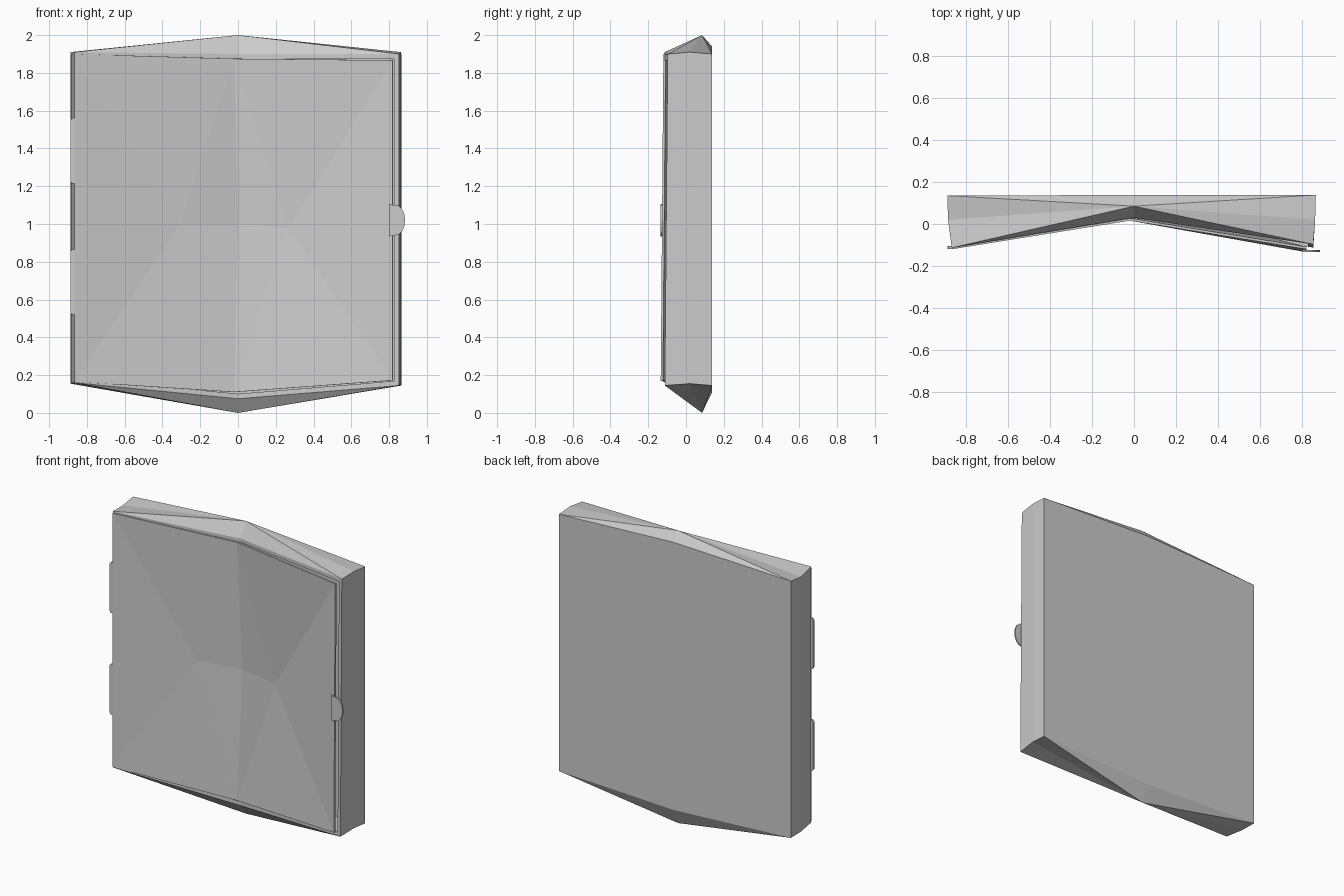
import bpy, bmesh, math

cube = bpy.data.objects.get("Cube")
if cube:
    bpy.data.objects.remove(cube)

grey = bpy.data.materials.new("plain grey")
grey.use_nodes = True
COLOUR = (0.6, 0.6, 0.6, 1)
grey.diffuse_color = COLOUR
grey.node_tree.nodes["Principled BSDF"].inputs["Base Color"].default_value = COLOUR


def make(name, points, faces):
    """Build an object from named points and faces listed as strings of names."""
    bm = bmesh.new()
    verts = {key: bm.verts.new(co) for key, co in points.items()}
    for face in faces:
        bm.faces.new([verts[key] for key in face.split()])
    bmesh.ops.recalc_face_normals(bm, faces=bm.faces)
    mesh = bpy.data.meshes.new(name)
    bm.to_mesh(mesh)
    bm.free()
    mesh.materials.append(grey)
    obj = bpy.data.objects.new(name, mesh)
    bpy.context.collection.objects.link(obj)
    return obj


def thicken(obj, amount):
    mod = obj.modifiers.new("thickness", 'SOLIDIFY')
    mod.thickness = amount
    mod.offset = 0


def plate(name, outline, y, amount):
    """Flat plate from an x, z outline."""
    pts = {str(i): (x, y, z) for i, (x, z) in enumerate(outline)}
    thicken(make(name, pts, [" ".join(pts)]), amount)


# Body: bent front, flat back, pointed top and bottom (t = top, b = bottom)
body = {
    "fl_t": (-0.867, -0.113, 1.91), "fl_b": (-0.867, -0.113, 0.16),
    "ml_t": (-0.885, 0.02, 1.895), "ml_b": (-0.885, 0.02, 0.155),
    "bl_t": (-0.888, 0.135, 1.91), "bl_b": (-0.888, 0.135, 0.155),
    "bc_t": (0, 0.138, 1.94), "bc_b": (0, 0.138, 0.11),
    "br_t": (0.865, 0.138, 1.90), "br_b": (0.865, 0.138, 0.145),
    "mr_t": (0.862, 0.02, 1.91), "mr_b": (0.862, 0.02, 0.155),
    "fr_t": (0.853, -0.097, 1.90), "fr_b": (0.853, -0.112, 0.145),
    "fc_t": (0, 0.03, 1.90), "fc_b": (0, 0.03, 0.075),
    "peak_t": (0, 0.085, 2.0), "peak_b": (0, 0.085, 0.0),
}
ring = ["fl", "ml", "bl", "bc", "br", "mr", "fr", "fc"]
faces = []
for a, b in zip(ring, ring[1:] + ring[:1]):
    for end in "tb":
        faces.append(f"{a}_{end} {b}_{end} peak_{end}")
    if "fc" not in (a, b):
        faces.append(f"{a}_t {a}_b {b}_b {b}_t")

# Front rim and the recess behind the door
rim = ["fl_t", "fc_t", "fr_t", "fr_b", "fc_b", "fl_b"]
for key in rim:
    x, y, z = body[key]
    k = 0.972
    inner = (x * k, 0.03 + (y - 0.03) * k, 1 + (z - 1) * k)
    body["in_" + key] = inner
    body["deep_" + key] = (inner[0], 0.1, inner[2])
for a, b in zip(rim, rim[1:] + rim[:1]):
    faces.append(f"{a} {b} in_{b} in_{a}")
    faces.append(f"in_{a} in_{b} deep_{b} deep_{a}")
faces.append(" ".join("deep_" + key for key in rim))
make("body", body, faces)

# Door: warped panel, dented towards its middle
door = {
    "tl": (-0.867, -0.114, 1.90), "tc": (-0.02, 0.022, 1.875), "tr": (0.82, -0.114, 1.867),
    "bl": (-0.867, -0.114, 0.165), "bc": (-0.02, 0.022, 0.11), "br": (0.82, -0.128, 0.172),
    "l": (-0.31, 0.0, 1.0), "m": (0, 0.055, 1.0), "r": (0.27, 0.025, 0.98),
}
panel = make("door", door, [
    "tl bl l", "tl l tc", "tc l m", "tc m r", "tc r tr",
    "tr r br", "br r bc", "bc r m", "bc m l", "bc l bl"])
thicken(panel, 0.012)

# Hinge tabs on one side, rounded latch on the other
for name, low in (("lower_hinge", 0.52), ("upper_hinge", 1.215)):
    high = low + 0.345
    plate(name, [(-0.86, low), (-0.88, low), (-0.888, low + 0.012),
                 (-0.888, high - 0.012), (-0.88, high), (-0.86, high)], -0.112, 0.014)

arc = [(0.835 + 0.05 * math.cos(a), 1.02 + 0.08 * math.sin(a))
       for a in (math.radians(d) for d in range(-75, 76, 25))]
plate("latch", [(0.80, 0.935)] + arc + [(0.80, 1.105)], -0.129, 0.01)
